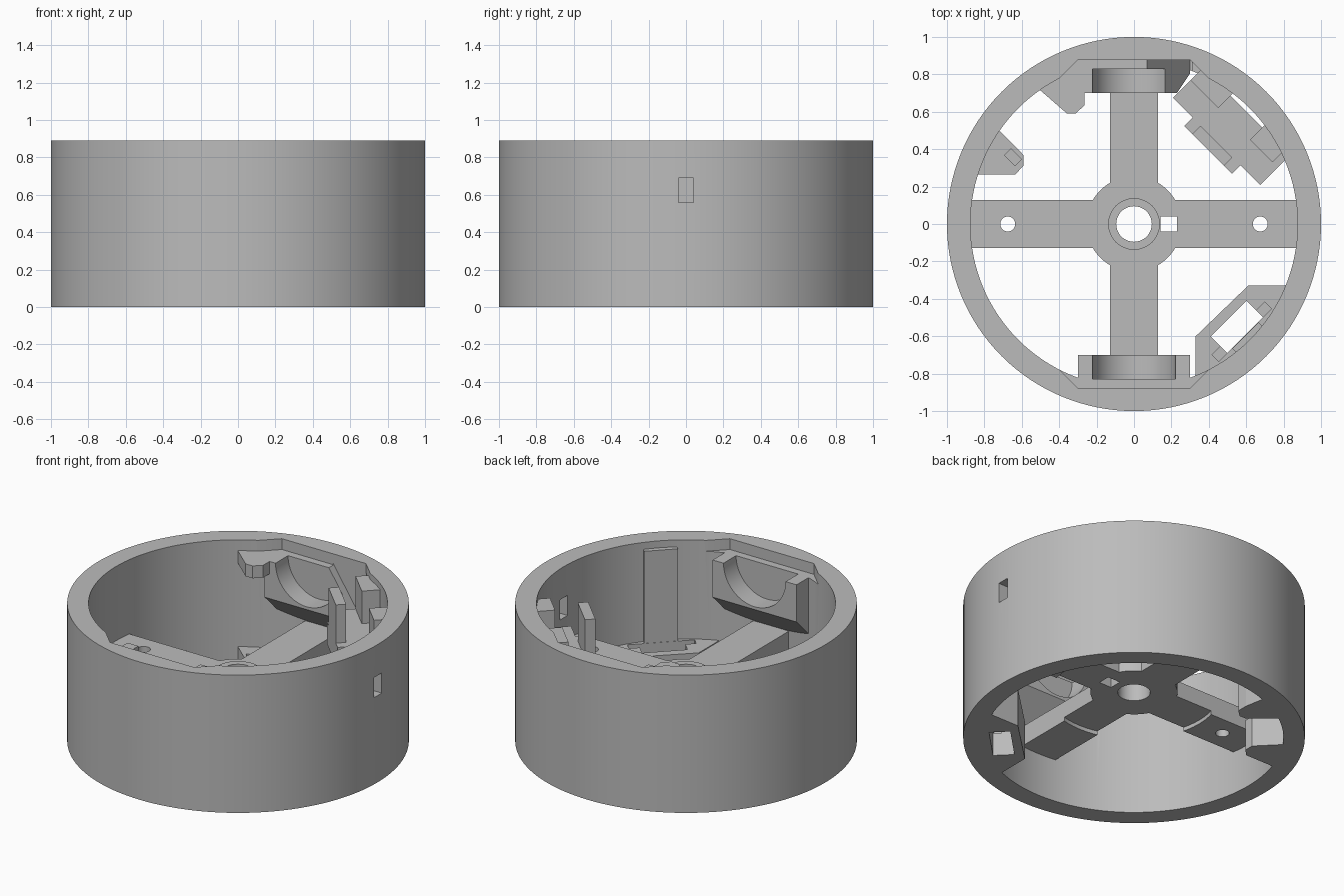
import bpy
import bmesh
import math
from mathutils import Vector

old = bpy.data.objects.get("Cube")
if old:
    bpy.data.objects.remove(old, do_unlink=True)

grey = bpy.data.materials.new("light_grey")
grey.use_nodes = True
colour = (0.5, 0.5, 0.5, 1)
grey.diffuse_color = colour
grey.node_tree.nodes["Principled BSDF"].inputs["Base Color"].default_value = colour


def prism(name, points, low, high, axis="z"):
    """Extrude a flat outline along one axis."""
    place = {"z": lambda a, b, h: (a, b, h),
             "x": lambda a, b, h: (h, a, b),
             "y": lambda a, b, h: (a, h, b)}[axis]
    bm = bmesh.new()
    face = bm.faces.new([bm.verts.new(place(a, b, low)) for a, b in points])
    moved = bmesh.ops.extrude_face_region(bm, geom=[face])["geom"]
    shift = Vector(place(0, 0, high - low))
    bmesh.ops.translate(bm, vec=shift, verts=[v for v in moved if isinstance(v, bmesh.types.BMVert)])
    bmesh.ops.recalc_face_normals(bm, faces=bm.faces)
    mesh = bpy.data.meshes.new(name)
    bm.to_mesh(mesh)
    bm.free()
    mesh.materials.append(grey)
    obj = bpy.data.objects.new(name, mesh)
    bpy.context.collection.objects.link(obj)
    return obj


def circle(radius, x=0, y=0, sides=64):
    steps = [math.tau * i / sides for i in range(sides)]
    return [(x + radius * math.cos(t), y + radius * math.sin(t)) for t in steps]


def rect(a0, a1, b0, b1):
    return [(a0, b0), (a1, b0), (a1, b1), (a0, b1)]


def turned(u0, u1, v0, v1, degrees):
    """Rectangle with v pointing outward at an angle and u along the wall."""
    t = math.radians(degrees)
    c, s = math.cos(t), math.sin(t)
    return [(u * s + v * c, v * s - u * c) for u, v in rect(u0, u1, v0, v1)]


def combine(target, tool, operation="DIFFERENCE", keep=False):
    mod = target.modifiers.new("shape", "BOOLEAN")
    mod.operation = operation
    mod.solver = "EXACT"
    mod.object = tool
    bpy.ops.object.select_all(action="DESELECT")
    bpy.context.view_layer.objects.active = target
    target.select_set(True)
    bpy.ops.object.modifier_apply(modifier=mod.name)
    if not keep:
        bpy.data.objects.remove(tool, do_unlink=True)


HEIGHT, LEDGE = 0.89, 0.82

# Outer ring with side window and lid recesses
ring = prism("outer_ring", circle(1, sides=128), 0, HEIGHT)
combine(ring, prism("bore", circle(0.875, sides=128), -0.1, 1))
combine(ring, prism("window", rect(-0.04, 0.04, 0.56, 0.69), 0.8, 1.1, "x"))
for side in (1, -1):
    outline = [(-0.48, 0.7 * side), (-0.3, 0.877 * side), (0.3, 0.877 * side), (0.48, 0.7 * side)]
    combine(ring, prism("recess", outline, LEDGE, 1))

# Cross of arms with hub and collar
cross = prism("cross_arms", rect(-0.9, 0.9, -0.127, 0.127), 0.28, 0.41)
combine(cross, prism("arm", rect(-0.127, 0.127, -0.9, 0.9), 0.28, 0.41), "UNION")
combine(cross, prism("hub", circle(0.255), 0.28, 0.41), "UNION")
combine(cross, prism("collar", circle(0.138), 0.35, 0.45), "UNION")
combine(cross, prism("under_recess", circle(0.5), 0.2, 0.305))
combine(cross, prism("shaft_hole", circle(0.095), 0, 1))
combine(cross, prism("cable_slot", rect(0.142, 0.23, -0.04, 0.04), 0, 1))
for x in (-0.675, 0.675):
    combine(cross, prism("screw_hole", circle(0.04, x), 0, 1))

# Round cradles at front and back
cradles = {}
for name, s in (("back_cradle", 1), ("front_cradle", -1)):
    outline = [(0.7 * s, 0.58), (0.7 * s, LEDGE), (0.885 * s, LEDGE), (0.885 * s, 0.395)]
    cradle = prism(name, outline, -0.3, 0.3, "x")
    low, high = sorted((0.6 * s, 0.828 * s))
    combine(cradle, prism("groove", circle(0.222, 0, LEDGE), low, high, "y"))
    cradles[name] = cradle

# Sloped cut on one end of the back cradle
slope = prism("slope_cut", [(0.063, 0.83), (0.3, 0.475), (0.31, 0.475), (0.31, 0.83)], 0.6, 0.878, "y")
combine(cradles["back_cradle"], slope, keep=True)
combine(ring, slope)

# Clip tabs on the back right wall
back_tab = [(-0.53, 0.74), (-0.36, 0.592), (-0.31, 0.592), (-0.265, 0.635), (-0.265, 0.705),
            (-0.29, 0.84), (-0.4, 0.8)]
side_tab = [(-0.74, 0.52), (-0.592, 0.37), (-0.592, 0.31), (-0.635, 0.265), (-0.85, 0.265),
            (-0.82, 0.4)]
prism("upper_clip_tab", back_tab, 0.74, LEDGE)
for name, outline, u in (("back_clip_tab", back_tab, 0.205), ("side_clip_tab", side_tab, -0.205)):
    tab = prism(name, outline, 0, 0.2)
    combine(tab, prism("notch", turned(u - 0.025, u + 0.025, 0.67, 0.75, 135), 0.15, 0.3))

# Slotted socket block low on the front left wall
socket = prism("socket_block", [(0.33, -0.6), (0.61, -0.33), (0.83, -0.33), (0.64, -0.64),
                                (0.33, -0.83)], 0, 0.25)
combine(socket, prism("socket_slot", turned(-0.135, 0.135, 0.715, 0.84, -45), -0.1, 0.5))
combine(socket, prism("socket_ledge", turned(-0.2, 0.2, 0.79, 0.84, -45), 0.15, 0.5))
prism("wall_rib", turned(-0.1, 0.1, 0.842, 0.9, -45), 0.15, 0.845)

# Board holder on the back left wall: shelf, inner plate and outer posts
shelf = prism("holder_shelf", turned(-0.33, 0.33, 0.625, 0.85, 45), 0.5, 0.64)
combine(shelf, prism("shelf_lip", turned(-0.18, 0.18, 0.56, 0.7, 45), 0.5, 0.64), "UNION")
prism("holder_plate", turned(-0.12, 0.12, 0.56, 0.622, 45), 0.5, HEIGHT - 0.003)
for name, u0, u1 in (("back_holder_post", -0.33, -0.12), ("side_holder_post", 0.12, 0.29)):
    prism(name, turned(u0, u1, 0.757, 0.87, 45), 0.6, 0.85)

# Smooth the round walls but keep hard edges
bpy.ops.object.select_all(action="DESELECT")
for obj in (ring, cross, *cradles.values()):
    obj.select_set(True)
bpy.context.view_layer.objects.active = ring
bpy.ops.object.shade_smooth_by_angle(angle=math.radians(25))
